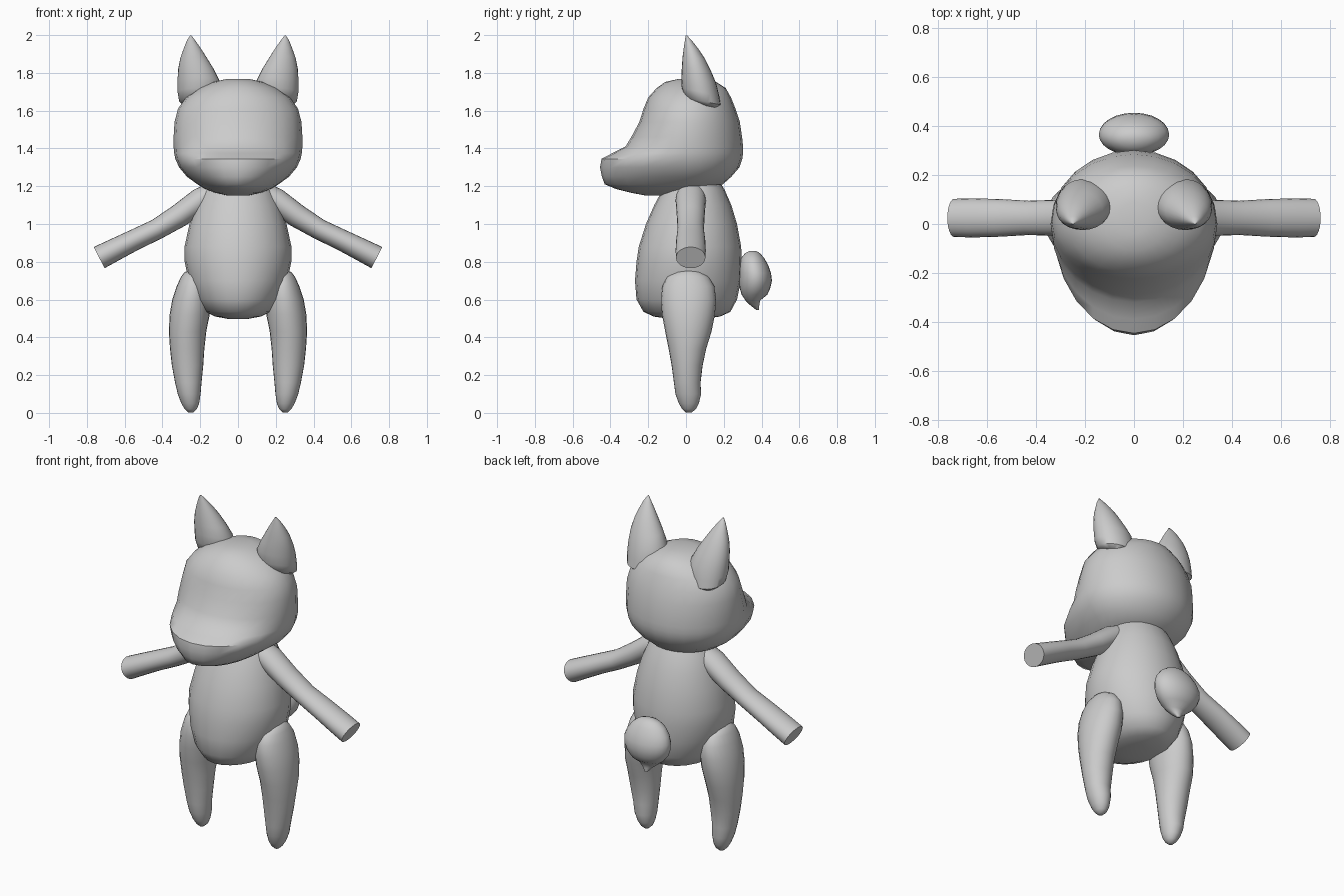
import bpy, bmesh, math
from mathutils import Vector

grey = bpy.data.materials.new("soft_grey")
grey.diffuse_color = (0.6, 0.6, 0.6, 1)


def loft(name, rings, n=24, angle=50):
    """Skin a list of closed rings and cap both ends."""
    bm = bmesh.new()
    loops = [[bm.verts.new(p) for p in r] for r in rings]
    for a, b in zip(loops, loops[1:]):
        for i in range(n):
            j = (i + 1) % n
            bm.faces.new((a[i], a[j], b[j], b[i]))
    bm.faces.new(loops[0][::-1])
    bm.faces.new(loops[-1])
    bmesh.ops.recalc_face_normals(bm, faces=bm.faces)
    me = bpy.data.meshes.new(name)
    bm.to_mesh(me)
    bm.free()
    me.materials.append(grey)
    ob = bpy.data.objects.new(name, me)
    bpy.context.collection.objects.link(ob)
    bpy.ops.object.select_all(action='DESELECT')
    ob.select_set(True)
    bpy.context.view_layer.objects.active = ob
    bpy.ops.object.shade_smooth_by_angle(angle=math.radians(angle))
    return ob


def level(z, x0, x1, y0, y1, yc=None, tilt=0.0, n=24):
    """Horizontal oval between the given limits; yc is where it is widest."""
    yc = (y0 + y1) / 2 if yc is None else yc
    pts = []
    for i in range(n):
        a = 2 * math.pi * i / n
        c, s = math.cos(a), math.sin(a)
        y = yc + s * ((y1 - yc) if s > 0 else (yc - y0))
        pts.append(((x0 + x1) / 2 + c * (x1 - x0) / 2, y, z + tilt * (y - yc)))
    return pts


def mirrored(ob):
    """Add a mirrored twin across x = 0."""
    m = ob.modifiers.new("mirror", 'MIRROR')
    m.use_axis = (True, False, False)
    m.use_mirror_merge = False


# Torso: z, half width, front, back
torso = [(0.497, .05, -.08, .09), (.51, .12, -.17, .18), (.535, .175, -.225, .235),
         (.60, .225, -.262, .27), (.70, .262, -.27, .29), (.80, .282, -.262, .295),
         (.88, .283, -.25, .292), (1.0, .257, -.212, .27), (1.1, .225, -.168, .24),
         (1.18, .19, -.125, .205), (1.24, .15, -.09, .17)]
loft("torso", [level(z, -w, w, f, b) for z, w, f, b in torso])

# Head with broad muzzle: z, half width, front, back, y of widest point
head = [(1.152, .06, -.22, -.04, -.13), (1.165, .12, -.29, .03, -.1), (1.185, .175, -.37, .11, -.06),
        (1.21, .215, -.43, .195, -.02), (1.25, .27, -.445, .24, 0), (1.30, .312, -.455, .283, 0),
        (1.345, .332, -.447, .298, 0), (1.375, .338, -.39, .302, 0), (1.41, .341, -.32, .302, 0),
        (1.46, .341, -.29, .297, 0), (1.54, .336, -.247, .285, 0.01), (1.61, .318, -.225, .262, .01),
        (1.67, .275, -.2, .238, .02), (1.72, .205, -.155, .21, .02), (1.752, .13, -.11, .16, .02),
        (1.768, .06, -.04, .09, .02)]
loft("head", [level(z, -w, w, f, b, c) for z, w, f, b, c in head])

# Ears: z, inner x, outer x, front, back
ear = [(1.625, .17, .28, .06, .16), (1.65, .11, .312, -.005, .183), (1.70, .09, .32, -.022, .175),
       (1.76, .098, .32, -.025, .16), (1.82, .128, .317, -.022, .132), (1.88, .165, .305, -.018, .1),
       (1.93, .197, .287, -.012, .065), (1.97, .225, .271, -.006, .032), (1.998, .246, .254, -.002, .006)]
mirrored(loft("ear", [level(z, a, b, f, k, tilt=-.2 * min(1, (2 - z) / .3))
                      for z, a, b, f, k in ear]))

# Legs: z, inner x, outer x, front, back
leg = [(.002, .237, .263, .0, .03), (.02, .218, .282, -.02, .052), (.05, .206, .3, -.038, .068),
       (.1, .198, .319, -.056, .08), (.16, .193, .333, -.064, .077), (.25, .184, .35, -.076, .088),
       (.34, .178, .36, -.092, .107), (.43, .168, .366, -.11, .135), (.52, .15, .362, -.127, .153),
       (.60, .145, .348, -.133, .16), (.67, .15, .325, -.125, .15), (.72, .17, .302, -.1, .12),
       (.745, .2, .283, -.055, .08), (.752, .225, .268, -.02, .045)]
mirrored(loft("leg", [level(*r) for r in leg]))

# Arms: tube along a slanting path (x, z, radius in plane, radius in y)
path = [(.10, 1.18, .06, .07), (.2, 1.125, .066, .08), (.31, 1.045, .062, .074),
        (.43, .972, .055, .07), (.55, .915, .056, .077), (.66, .86, .06, .08), (.735, .822, .063, .078)]
rings = []
for i, (x, z, r, ry) in enumerate(path):
    a, b = path[max(i - 1, 0)], path[min(i + 1, len(path) - 1)]
    d = Vector((b[0] - a[0], 0, b[1] - a[1])).normalized()
    side = Vector((-d.z, 0, d.x))
    rings.append([Vector((x, .025, z)) + side * r * math.cos(t) + Vector((0, ry * math.sin(t), 0))
                  for t in (2 * math.pi * k / 24 for k in range(24))])
mirrored(loft("arm", rings))

# Tail: round puff ending in a small downward point
tail = [(.545, .008, .372, .386), (.57, .03, .34, .388), (.595, .062, .315, .392),
        (.625, .1, .295, .43), (.66, .128, .284, .446), (.70, .143, .28, .455),
        (.74, .144, .28, .45), (.78, .13, .282, .436), (.82, .1, .292, .414),
        (.845, .065, .312, .392), (.858, .025, .338, .37)]
loft("tail", [level(z, -w, w, f, b) for z, w, f, b in tail])
